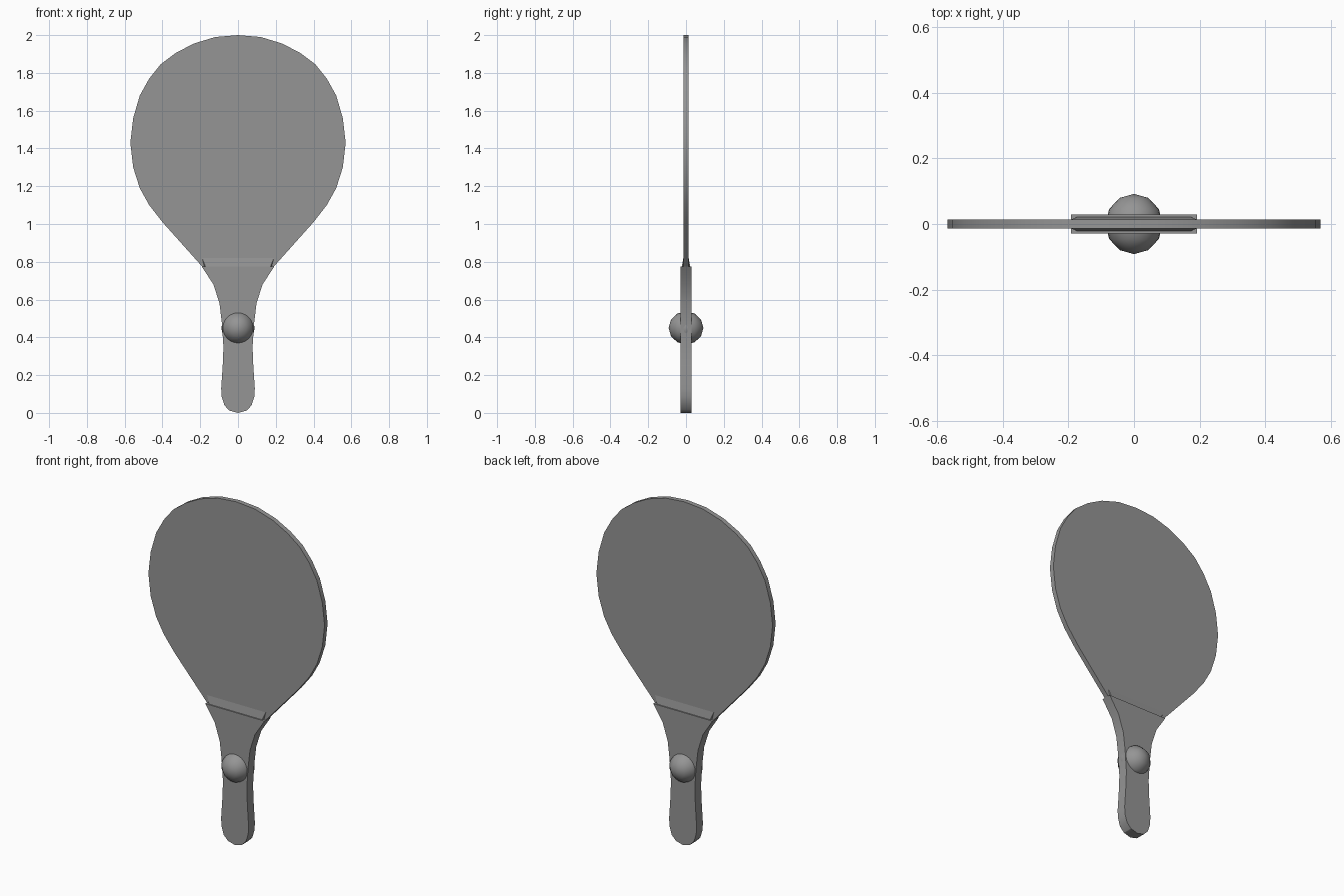
import bpy
import bmesh
import math

cube = bpy.data.objects.get("Cube")
if cube:
    bpy.data.objects.remove(cube, do_unlink=True)

grey = bpy.data.materials.new("mid grey")
grey.use_nodes = True
colour = (0.3, 0.3, 0.3, 1)
grey.diffuse_color = colour
grey.node_tree.nodes["Principled BSDF"].inputs["Base Color"].default_value = colour


def finish(name, bm):
    """Turn a bmesh into a named, coloured object with sharp edges kept."""
    bmesh.ops.recalc_face_normals(bm, faces=bm.faces)
    mesh = bpy.data.meshes.new(name)
    bm.to_mesh(mesh)
    bm.free()
    mesh.materials.append(grey)
    obj = bpy.data.objects.new(name, mesh)
    bpy.context.collection.objects.link(obj)
    bpy.ops.object.select_all(action='DESELECT')
    obj.select_set(True)
    bpy.context.view_layer.objects.active = obj
    bpy.ops.object.shade_smooth_by_angle(angle=math.radians(30))
    return obj


def plate(name, half, depth):
    """Mirror a half outline (x, z) and extrude it to +-depth in y."""
    outline = half + [(-x, z) for x, z in reversed(half) if x > 0]
    bm = bmesh.new()
    face = bm.faces.new([bm.verts.new((x, -depth, z)) for x, z in outline])
    ext = bmesh.ops.extrude_face_region(bm, geom=[face])
    verts = [v for v in ext["geom"] if isinstance(v, bmesh.types.BMVert)]
    bmesh.ops.translate(bm, verts=verts, vec=(0, 2 * depth, 0))
    return finish(name, bm)


# Round hitting blade, running down into the handle
plate("blade", [(0, 2), (.12, 1.99), (.235, 1.955), (.33, 1.905), (.41, 1.845),
                (.47, 1.77), (.52, 1.68), (.555, 1.56), (.57, 1.43),
                (.555, 1.30), (.52, 1.19), (.47, 1.10), (.40, 1.01),
                (.19, .775), (.1, .68)], .014)

# Flared handle with a rounded end
plate("handle", [(.192, .775), (.13, .68), (.098, .58), (.086, .48),
                 (.077, .35), (.081, .25), (.089, .13), (.086, .085),
                 (.072, .04), (.045, .012), (0, 0)], .029)

# Sloping lip on both faces where the blade meets the handle
bm = bmesh.new()
base = [bm.verts.new((x, y, .77)) for x, y in
        ((-.17, -.023), (.17, -.023), (.188, 0), (.17, .023), (-.17, .023), (-.188, 0))]
top = [bm.verts.new((x, y, .82)) for x, y in
       ((-.19, -.014), (.19, -.014), (.2, 0), (.19, .014), (-.19, .014), (-.2, 0))]
bm.faces.new(base)
bm.faces.new(top)
for i in range(len(base)):
    j = (i + 1) % len(base)
    bm.faces.new((base[i], base[j], top[j], top[i]))
finish("blade_lip", bm)

# Ball set in the middle of the grip, poles facing front and back
bm = bmesh.new()
bmesh.ops.create_uvsphere(bm, u_segments=24, v_segments=6, radius=.092)
ball = finish("ball", bm)
ball.rotation_euler.x = math.radians(90)
ball.scale = (.95, .95, 1)
ball.location = (0, 0, .45)
for poly in ball.data.polygons:
    poly.use_smooth = True
edges = ball.data.attributes.get("sharp_edge")
if edges:
    ball.data.attributes.remove(edges)
